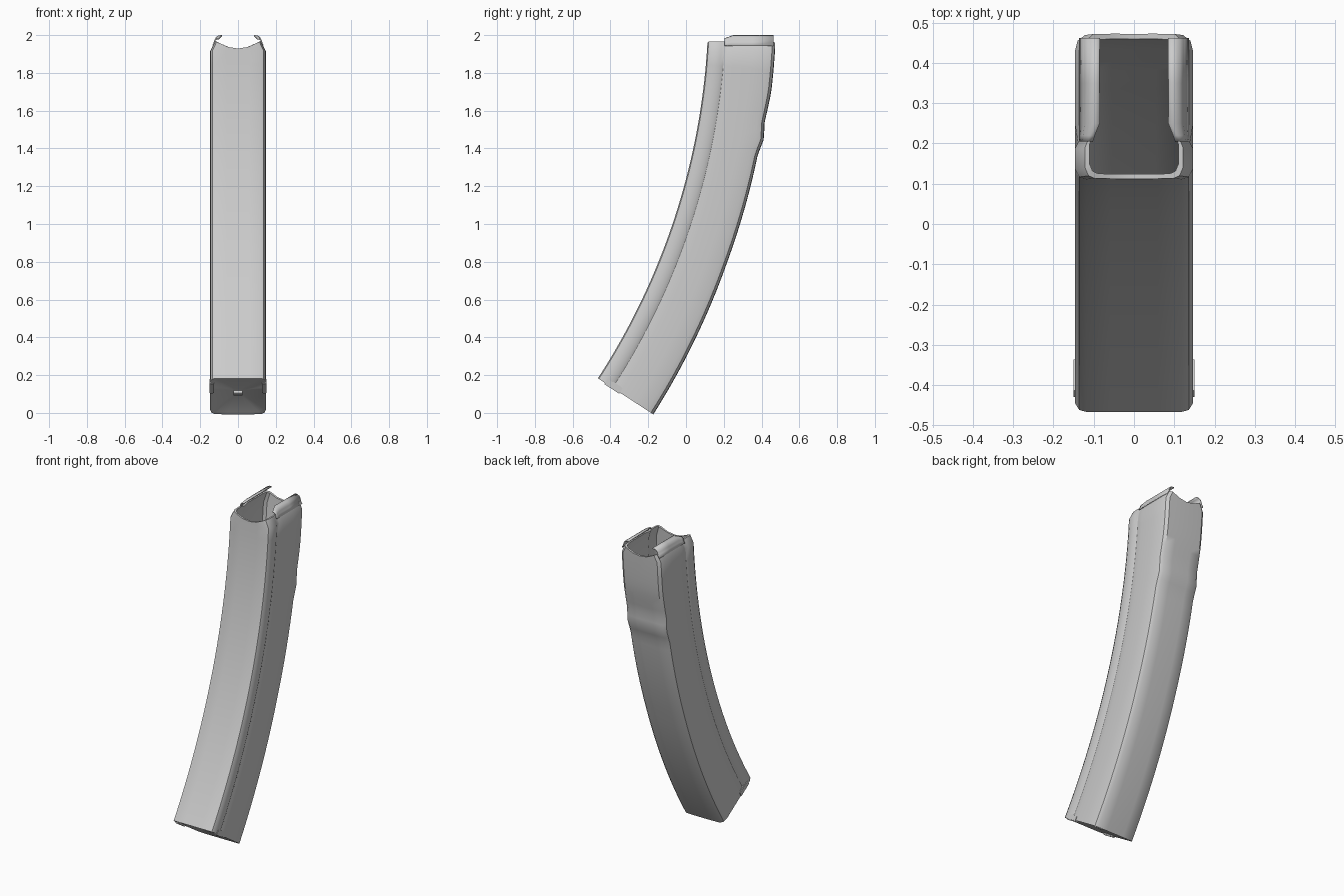
import bpy, bmesh, math
from mathutils import Matrix

if "Cube" in bpy.data.objects:
    bpy.data.objects.remove(bpy.data.objects["Cube"])

# Shared arc of the curved body: centre and inner radius in the side plane
CY, CZ, R = -3.511, 2.16, 3.63
DEPTH = 0.345

steel = bpy.data.materials.new("grey_steel")
steel.use_nodes = True
GREY = (0.6, 0.6, 0.6, 1)
steel.diffuse_color = GREY
steel.node_tree.nodes["Principled BSDF"].inputs["Base Color"].default_value = GREY


def finish(bm, name, angle=35):
    bmesh.ops.recalc_face_normals(bm, faces=bm.faces)
    mesh = bpy.data.meshes.new(name)
    bm.to_mesh(mesh)
    bm.free()
    obj = bpy.data.objects.new(name, mesh)
    bpy.context.collection.objects.link(obj)
    mesh.materials.append(steel)
    bpy.ops.object.select_all(action="DESELECT")
    obj.select_set(True)
    bpy.context.view_layer.objects.active = obj
    bpy.ops.object.shade_smooth_by_angle(angle=math.radians(angle))
    return obj


# Half cross-section from front centre to back centre: (x, depth)
HALF = [(0, 0), (.06, 0), (.118, 0), (.136, .006), (.146, .025), (.147, .075),
        (.139, .092), (.142, .108), (.147, .14), (.147, .24), (.147, .305),
        (.14, .33), (.122, .343), (.06, DEPTH), (0, DEPTH)]
SECTION = HALF + [(-x, d) for x, d in HALF[-2:0:-1]]
INNER = [(x * .91, .012 + d * .93) for x, d in SECTION]

# Shallow step across the back: (height, shift)
STEP = [(0, .005), (.8, -.005), (1.37, -.004), (1.45, .012), (1.54, .001), (1.7, .014), (2, .015)]


def back_shift(z):
    for (z0, s0), (z1, s1) in zip(STEP, STEP[1:]):
        if z <= z1:
            return s0 + (s1 - s0) * (z - z0) / (z1 - z0)
    return STEP[-1][1]


def on_arc(x, d, a):
    z = CZ - (R + d) * math.sin(a)
    r = R + d + back_shift(z) * max(0, d / DEPTH * 2 - 1)
    return (x, CY + r * math.cos(a), CZ - r * math.sin(a))


def at_height(x, d, z):
    r = R + d + back_shift(z) * max(0, d / DEPTH * 2 - 1)
    return (x, CY + math.sqrt(r * r - (z - CZ) ** 2), z)


def rim(x, d, scale):
    # Scooped at front and back, level along the sides
    x *= scale
    return at_height(x, d, 1.965 - .036 * max(0, 1 - (x / .11) ** 2))


# Body: hollow curved tube, outside up, over the rim, inside down
bm = bmesh.new()
N = 42
angles = [math.radians(33 - 28 * i / N) for i in range(N + 1)]
base = angles[0]
mid = DEPTH / 2


def base_ring(scale, lift):
    return [on_arc(x * scale, mid + (d - mid) * scale, base - lift) for x, d in SECTION]


rings = [base_ring(.12, .007), base_ring(.2, .007), base_ring(.9, .0008), base_ring(.97, 0)]
rings += [[on_arc(x, d, a) for x, d in SECTION] for a in angles]
rings.append([at_height(x, d, 1.915) for x, d in SECTION])
rings.append([rim(x, d, .83) for x, d in SECTION])
rings.append([rim(x, d, .83) for x, d in INNER])
rings.append([at_height(x, d, 1.89) for x, d in INNER])
rings += [[on_arc(x, d, a) for x, d in INNER] for a in reversed(angles[3::2])]

loops = [[bm.verts.new(p) for p in ring] for ring in rings]
for lower, upper in zip(loops, loops[1:]):
    for i in range(len(lower)):
        j = (i + 1) % len(lower)
        bm.faces.new((lower[i], lower[j], upper[j], upper[i]))
bm.faces.new(loops[0])
bm.faces.new(loops[-1])
finish(bm, "magazine_body")

# Feed lips: thin plates curling inward over the open top
LIP = [(.134, 1.945), (.123, 1.962), (.120, 1.977), (.113, 1.989), (.101, 1.996), (.085, 1.997)]
STATIONS = [(.205, .3), (.22, .5), (.25, 1), (.35, 1), (.462, 1)]   # (y, curl)
for side, label in ((1, "left"), (-1, "right")):
    bm = bmesh.new()
    rows = []
    for y, curl in STATIONS:
        row = []
        for x, z in LIP:
            row.append(bm.verts.new((side * (LIP[0][0] + (x - LIP[0][0]) * (.5 + .5 * curl)),
                                     y, LIP[0][1] + (z - LIP[0][1]) * (.55 + .45 * curl))))
        rows.append(row)
    for a, b in zip(rows, rows[1:]):
        for i in range(len(LIP) - 1):
            bm.faces.new((a[i], a[i + 1], b[i + 1], b[i]))
    lip = finish(bm, label + "_feed_lip", 50)
    shell = lip.modifiers.new("thickness", "SOLIDIFY")
    shell.thickness = .006
    shell.offset = 0


def tilted_box(name, centre, size, bevel):
    # Box lying parallel to the sloping base
    bm = bmesh.new()
    bmesh.ops.create_cube(bm, size=1)
    bmesh.ops.scale(bm, vec=size, verts=bm.verts)
    bmesh.ops.bevel(bm, geom=bm.edges[:], offset=bevel, segments=2, affect="EDGES")
    bmesh.ops.rotate(bm, matrix=Matrix.Rotation(-base, 3, "X"), verts=bm.verts)
    bmesh.ops.translate(bm, vec=centre, verts=bm.verts)
    finish(bm, name)


# Small lugs holding the base, and the catch in its middle
for side, label in ((1, "left"), (-1, "right")):
    tilted_box(label + "_base_lug", (side * .139, -.383, .142), (.022, .1, .036), .004)
tilted_box("base_catch", on_arc(0, mid, base - .005), (.05, .03, .025), .004)
